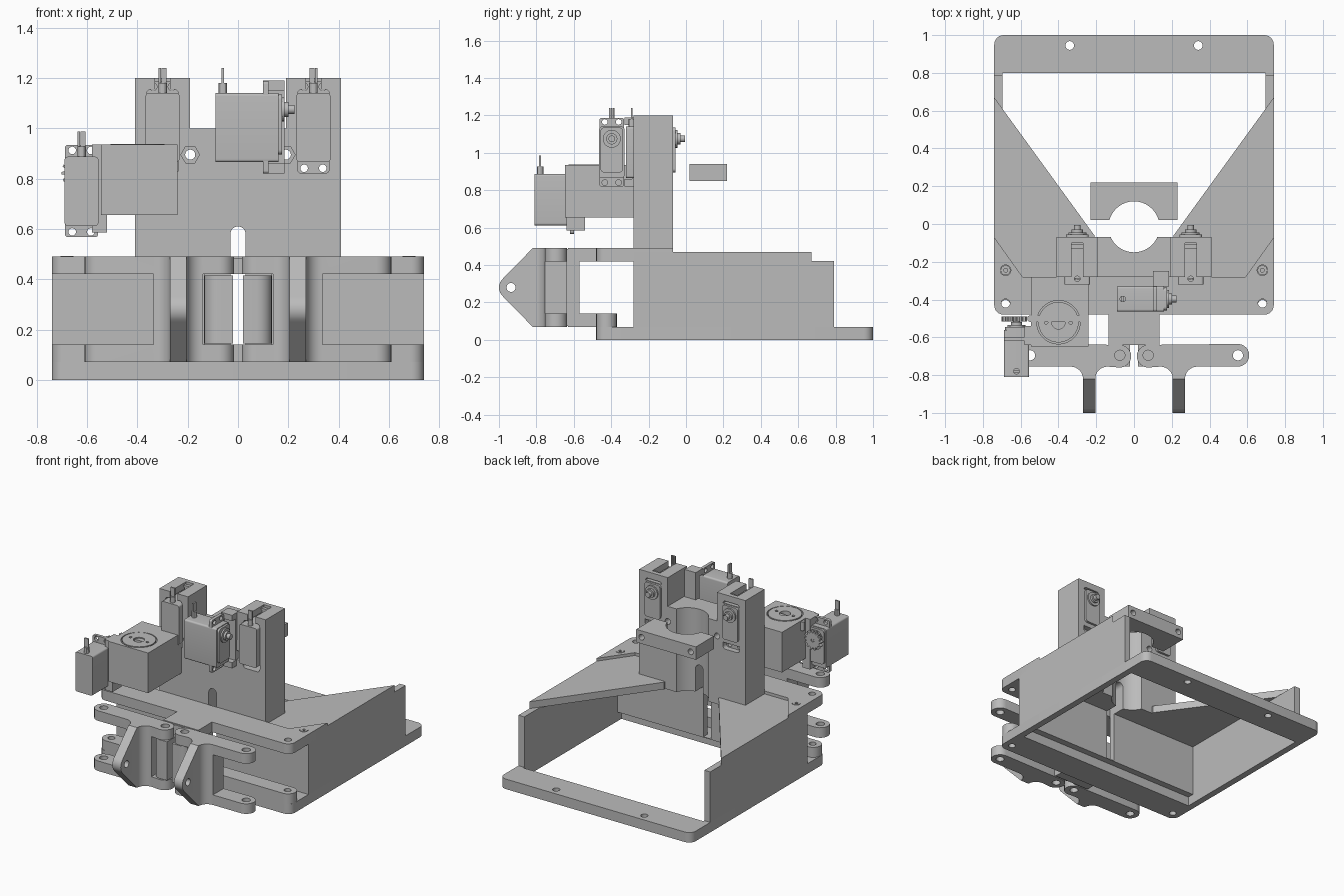
import bpy, bmesh
from math import cos, sin, radians
from mathutils import Matrix

old = bpy.data.objects.get("Cube")
if old:
    bpy.data.objects.remove(old, do_unlink=True)

grey = bpy.data.materials.new("plain_grey")
grey.use_nodes = True
colour = (0.5, 0.5, 0.5, 1)
grey.diffuse_color = colour
grey.node_tree.nodes["Principled BSDF"].inputs["Base Color"].default_value = colour
parts = []


def arc(cx, cy, r, a0=0, a1=360, n=12):
    return [(cx + r * cos(radians(a0 + (a1 - a0) * i / n)),
             cy + r * sin(radians(a0 + (a1 - a0) * i / n))) for i in range(n + 1)]


def circle(cx, cy, r, n=24):
    return arc(cx, cy, r, n=n)[:-1]


def rect(x0, x1, y0, y1):
    return [(x0, y0), (x1, y0), (x1, y1), (x0, y1)]


def rounded(x0, x1, y0, y1, r):
    return (arc(x1 - r, y0 + r, r, -90, 0, 6) + arc(x1 - r, y1 - r, r, 0, 90, 6)
            + arc(x0 + r, y1 - r, r, 90, 180, 6) + arc(x0 + r, y0 + r, r, 180, 270, 6))


def mirror(pts):
    return [(-x, y) for x, y in pts]


def prism(name, pts, lo, hi, axis="z"):
    """Extrude a flat outline along an axis."""
    place = {"x": lambda p, t: (t, p[0], p[1]), "y": lambda p, t: (p[0], t, p[1]),
             "z": lambda p, t: (p[0], p[1], t)}[axis]
    bm = bmesh.new()
    a = [bm.verts.new(place(p, lo)) for p in pts]
    b = [bm.verts.new(place(p, hi)) for p in pts]
    bm.faces.new(a)
    bm.faces.new(b)
    for i in range(len(pts)):
        j = (i + 1) % len(pts)
        bm.faces.new((a[i], a[j], b[j], b[i]))
    bmesh.ops.remove_doubles(bm, verts=bm.verts, dist=1e-5)
    bmesh.ops.recalc_face_normals(bm, faces=bm.faces)
    me = bpy.data.meshes.new(name)
    bm.to_mesh(me)
    bm.free()
    me.materials.append(grey)
    ob = bpy.data.objects.new(name, me)
    bpy.context.collection.objects.link(ob)
    parts.append(ob)
    return ob


def box(name, x0, x1, y0, y1, z0, z1):
    return prism(name, rect(x0, x1, y0, y1), z0, z1)


def combine(ob, tool, op="DIFFERENCE"):
    mod = ob.modifiers.new("shape", "BOOLEAN")
    mod.operation, mod.solver, mod.object = op, "EXACT", tool
    me = bpy.data.meshes.new_from_object(ob.evaluated_get(bpy.context.evaluated_depsgraph_get()))
    ob.modifiers.clear()
    ob.data = me
    parts.remove(tool)
    bpy.data.objects.remove(tool, do_unlink=True)


def cut(ob, pts, lo, hi, axis="z"):
    combine(ob, prism("cutter", pts, lo, hi, axis))


# Base frame with rounded corners and screw holes
base = prism("base_frame", rounded(-.74, .74, -.48, 1, .05), 0, .07)
cut(base, rect(-.695, .695, -.28, .8), -.1, .2)
for s in (-1, 1):
    for x, y in ((.34, .945), (.68, -.42)):
        cut(base, circle(s * x, y, .023), -.1, .2)

# Walls and sloping-plan gussets
front = box("front_wall", -.74, .74, -.28, -.235, .065, .43)
cut(front, rect(-.03, .03, .07, .5), -.4, 0, "y")
for s, side in ((-1, "right"), (1, "left")):
    x0, x1 = sorted((s * .695, s * .74))
    box(side + "_wall", x0, x1, -.28, .79, .065, .422)
    gusset = [(.74, -.28), (.74, .67), (.21, -.06), (.21, -.28)]
    prism(side + "_gusset", [(s * x, y) for x, y in gusset], .42, .47)

# Upper hinge plate with centre tab and corner wings
outline = ([(0, -.63), (.135, -.63), (.135, -.48)] + arc(.69, -.43, .05, -90, 0, 6)
           + [(.74, -.07), (.59, -.28), (0, -.28)])
plate = prism("upper_plate", outline + mirror(outline)[::-1][1:-1], .42, .49)
for s in (-1, 1):
    cut(plate, circle(s * .68, -.42, .023), .3, .6)
    cut(plate, circle(s * .68, -.245, .028), .3, .6)
    ring = prism("screw", circle(s * .68, -.245, .026), .44, .492)
    cut(ring, circle(s * .68, -.245, .011, 6), .47, .6)

# Lower hinge bar, lower tab and centre web
bar = prism("lower_bar", arc(.685, -.425, .055, -90, 90) + arc(-.685, -.425, .055, 90, 270), .068, .14)
for s in (-1, 1):
    cut(bar, circle(s * .68, -.425, .023), 0, .3)
box("lower_tab", -.135, .135, -.63, -.4, .07, .14)
web = box("centre_web", -.135, .135, -.64, -.57, .075, .485)
cut(web, rect(-.03, .03, .07, .42), -.8, -.5, "y")
knuckle = prism("centre_knuckle", arc(.075, -.695, .06, -90, 90) + arc(-.075, -.695, .06, 90, 270), .145, .415)
cut(knuckle, rect(-.02, .02, .14, .42), -.8, -.6, "y")

# Swinging links with a forward arm
link_pts = ([(.205, -1), (.27, -1)] + arc(.335, -.82, .065, 180, 90, 8)
            + arc(.55, -.695, .06, -90, 90) + arc(.075, -.7, .06, 90, 270)
            + arc(.14, -.82, .065, 90, 0, 8))
side_pts = ([(-.82, .07), (-.6, .07), (-.6, .49), (-.82, .49)]
            + arc(-.935, .28, .065, 130, 230, 8))
for s, side in ((-1, "right"), (1, "left")):
    pts = link_pts if s > 0 else mirror(link_pts)
    link = prism(side + "_link", pts, .07, .49)
    combine(link, prism("limit", side_pts, -1, 1, "x"), "INTERSECT")
    for a, b in ((.335, .7), (-.1, .14)):
        x0, x1 = sorted((s * a, s * b))
        cut(link, rect(x0, x1, .14, .42), -.775, -.6, "y")
    for x in (.075, .55):
        cut(link, circle(s * x, -.695, .027), 0, .6)
    cut(link, circle(-.935, .28, .024), -1, 1, "x")

# Tower with notch, round channel, slot and motor pockets
tower = prism("tower", [(-.41, .42), (.41, .42), (.41, 1.2), (.19, 1.2), (.19, 1),
                        (-.19, 1), (-.19, 1.2), (-.41, 1.2)], -.28, -.07, "y")
cut(tower, circle(0, -.015, .135, 40), .3, 1.3)
cut(tower, rect(-.03, .03, .3, .58) [:2] + arc(0, .58, .03, 0, 180), -.4, 0, "y")
for s in (-1, 1):
    cut(tower, rounded(s * .3 - .064, s * .3 + .064, .82, 1.155, .02), -.4, 0, "y")
    cut(tower, rect(s * .3 - .03, s * .3 + .03, -.3, -.1), 1.1, 1.3)
    cut(tower, circle(s * .19, .895, .037, 6), -.3, -.24, "y")
    cut(tower, circle(s * .19, .895, .02), -.4, 0, "y")

# Detached clamp half
clamp = box("clamp", -.23, .23, .02, .22, .85, .94)
cut(clamp, circle(0, -.015, .135, 40), .7, 1.1)
for s in (-1, 1):
    cut(clamp, circle(s * .19, .895, .02), -.1, .3, "y")


# Small motor: body, ears, output shaft and cable; shaft points along +y
def motor(name, x, y, z, turn=0):
    start = len(parts)
    prism(name + "_body", rounded(-.067, .067, 0, .275, .012), 0, .25, "y")
    prism(name + "_gearbox", rounded(-.06, .06, .03, .27, .02), .24, .265, "y")
    ears = prism(name + "_ears", rounded(-.066, .066, -.045, .322, .012), .19, .212, "y")
    for s in (-1, 1):
        for h in (-.024, .3):
            cut(ears, circle(s * .037, h, .015, 16), 0, .4, "y")
    for r, a, b in ((.048, .26, .275), (.03, .27, .29), (.018, .28, .315)):
        prism(name + "_shaft", circle(0, .21, r, 20), a, b, "y")
    prism(name + "_cable_boot", circle(0, .03, .017, 12), .27, .315)
    for i in (-1, 0, 1):
        box(name + "_wire", i * .011 - .005, i * .011 + .005, .025, .035, .3, .375)
    for ob in parts[start:]:
        ob.data.transform(Matrix.Translation((x, y, z)) @ Matrix.Rotation(radians(turn), 4, "Z"))


motor("right_motor", -.3, -.32, .865)
motor("left_motor", .3, -.32, .865)
motor("centre_motor", -.09, -.397, .865, -90)
motor("outer_motor", -.622, -.81, .612)
bracket = box("centre_bracket", .1, .185, -.33, -.25, .82, 1.19)
cut(bracket, rect(-.35, -.29, .86, 1.15), 0, .3, "x")

# Outer gear housing with turntable
housing = box("gear_housing", -.545, -.24, -.648, -.28, .655, .935)
cut(housing, circle(-.4, -.52, .115, 40), .89, 1)
table = prism("turntable", circle(-.4, -.52, .107, 40), .88, .937)
cut(table, circle(-.4, -.52, .036), .8, 1)
for s in (-1, 1):
    cut(table, circle(-.4 + s * .065, -.52, .01, 12), .8, 1)
prism("turntable_ears", rounded(-.565, -.255, -.518, -.484, .015), .87, .93)
box("housing_bracket", -.58, -.52, -.64, -.54, .585, .935)

# Spur gear on the outer motor
teeth = []
for i in range(14):
    for k, r in ((-.3, .052), (-.15, .068), (.15, .068), (.3, .052)):
        t = radians((i + k) * 360 / 14)
        teeth.append((-.634 + r * cos(t), .822 + r * sin(t)))
gear = prism("spur_gear", teeth, -.515, -.49, "y")
cut(gear, circle(-.634, .822, .012, 12), -.6, -.4, "y")

# Crisp edges, smooth curves
bpy.ops.object.select_all(action="DESELECT")
for ob in parts:
    ob.select_set(True)
bpy.context.view_layer.objects.active = parts[0]
bpy.ops.object.shade_smooth_by_angle(angle=radians(30))
